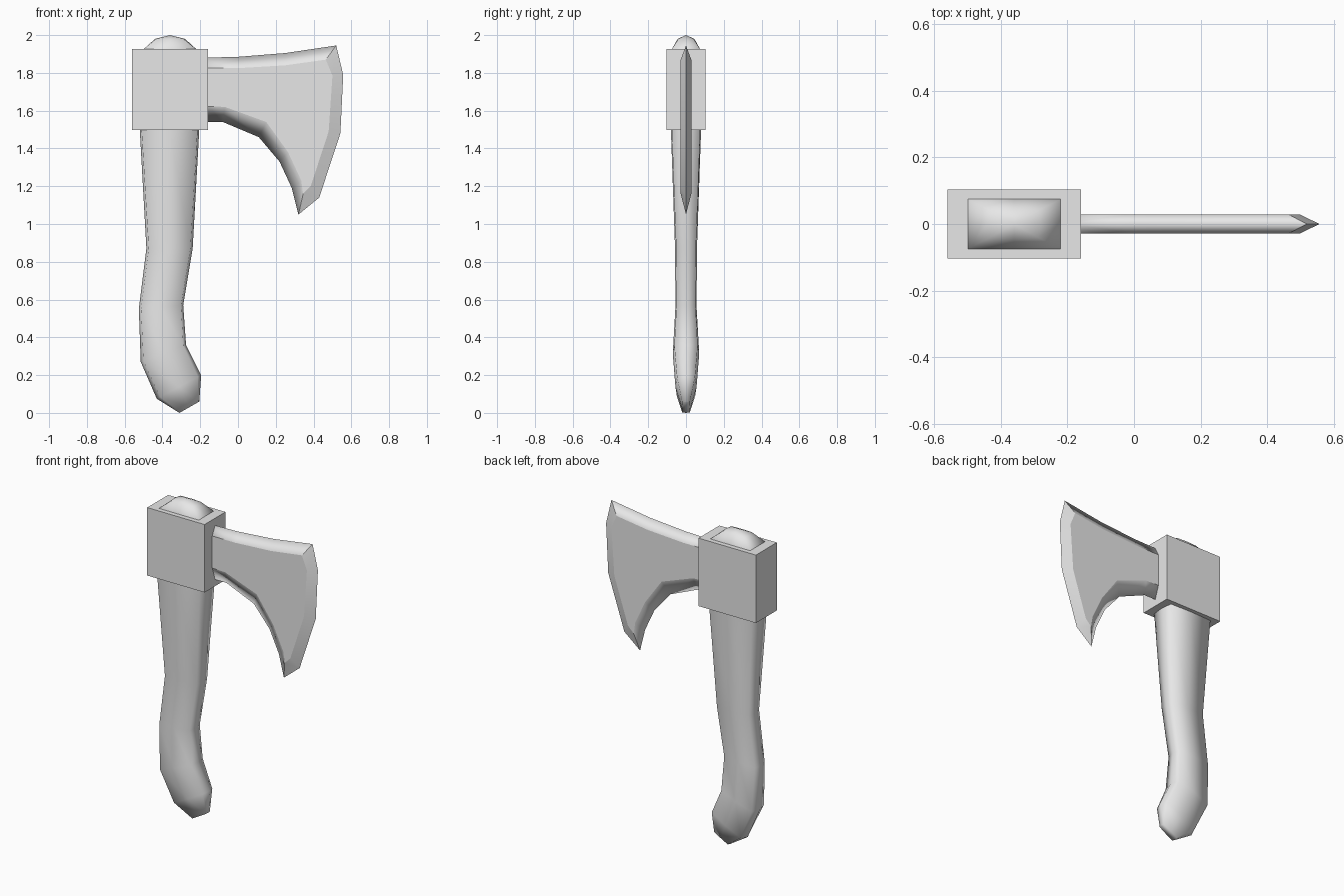
import bpy
import bmesh

cube = bpy.data.objects.get("Cube")
if cube:
    bpy.data.objects.remove(cube, do_unlink=True)

# One plain grey for the whole axe
grey = bpy.data.materials.new("plain_grey")
grey.use_nodes = True
colour = (0.8, 0.8, 0.8, 1)
grey.diffuse_color = colour
grey.node_tree.nodes["Principled BSDF"].inputs["Base Color"].default_value = colour


def finish(bm, name):
    bmesh.ops.recalc_face_normals(bm, faces=bm.faces)
    mesh = bpy.data.meshes.new(name)
    bm.to_mesh(mesh)
    bm.free()
    mesh.materials.append(grey)
    obj = bpy.data.objects.new(name, mesh)
    bpy.context.collection.objects.link(obj)
    return obj


def bridge(bm, a, b, smooth=True):
    n = len(a)
    for i in range(n):
        f = bm.faces.new((a[i], a[(i + 1) % n], b[(i + 1) % n], b[i]))
        f.smooth = smooth


# Handle: tilted rings, each (left x, left z, right x, right z, half depth, corner rounding)
rings = [
    (-0.44, 1.98, -0.28, 1.98, 0.045, 0.1),
    (-0.50, 1.925, -0.22, 1.925, 0.075, 0.0),
    (-0.52, 1.50, -0.205, 1.50, 0.08, 0.06),
    (-0.485, 0.87, -0.24, 0.87, 0.058, 0.1),
    (-0.525, 0.55, -0.29, 0.57, 0.056, 0.1),
    (-0.515, 0.27, -0.275, 0.36, 0.07, 0.12),
    (-0.43, 0.075, -0.195, 0.20, 0.056, 0.15),
    (-0.31, 0.0, -0.205, 0.06, 0.022, 0.1),
]
section = [(-1, 0), (-1, -1), (0, -1), (1, -1), (1, 0), (1, 1), (0, 1), (-1, 1)]
bm = bmesh.new()
loops = []
for lx, lz, rx, rz, depth, rounding in rings:
    loop = []
    for u, v in section:
        k = 1 - rounding if u and v else 1
        t = (u * k + 1) / 2
        loop.append(bm.verts.new((lx + (rx - lx) * t, v * k * depth, lz + (rz - lz) * t)))
    loops.append(loop)
for a, b in zip(loops, loops[1:]):
    bridge(bm, a, b)
# Domed top and closed butt
crown = bm.verts.new((-0.36, 0, 2.0))
for i in range(8):
    bm.faces.new((loops[0][i], loops[0][(i + 1) % 8], crown)).smooth = True
bm.faces.new(loops[-1]).smooth = True
finish(bm, "handle")

# Collar: plain block around the handle
bm = bmesh.new()
bmesh.ops.create_cube(bm, size=1)
for v in bm.verts:
    v.co = (v.co.x * 0.4 - 0.36, v.co.y * 0.208, v.co.z * 0.428 + 1.712)
finish(bm, "collar")

# Blade: outer rim on the middle plane, inner outline on both flat cheeks
rim = [(-0.2, 1.88), (0, 1.885), (0.25, 1.905), (0.52, 1.945), (0.557, 1.79),
       (0.542, 1.48), (0.43, 1.14), (0.32, 1.05), (0.285, 1.19), (0.22, 1.33),
       (0.11, 1.46), (-0.08, 1.54), (-0.2, 1.54)]
cheek = [(-0.2, 1.825), (0, 1.825), (0.25, 1.84), (0.465, 1.87), (0.5, 1.785),
         (0.48, 1.49), (0.385, 1.2), (0.345, 1.16), (0.335, 1.23), (0.265, 1.38),
         (0.15, 1.54), (-0.07, 1.62), (-0.2, 1.625)]
bm = bmesh.new()
outer = [bm.verts.new((x, 0, z)) for x, z in rim]
for side in (-1, 1):
    inner = [bm.verts.new((x, side * 0.028, z)) for x, z in cheek]
    bridge(bm, outer, inner)
    bm.faces.new(inner)
    # Crisp creases at the toe and heel of the cutting edge
    for corner in (3, 7):
        bm.edges.get((outer[corner], inner[corner])).smooth = False
# Crisp cutting edge
for i in range(3, 7):
    bm.edges.get((outer[i], outer[i + 1])).smooth = False
finish(bm, "blade")
